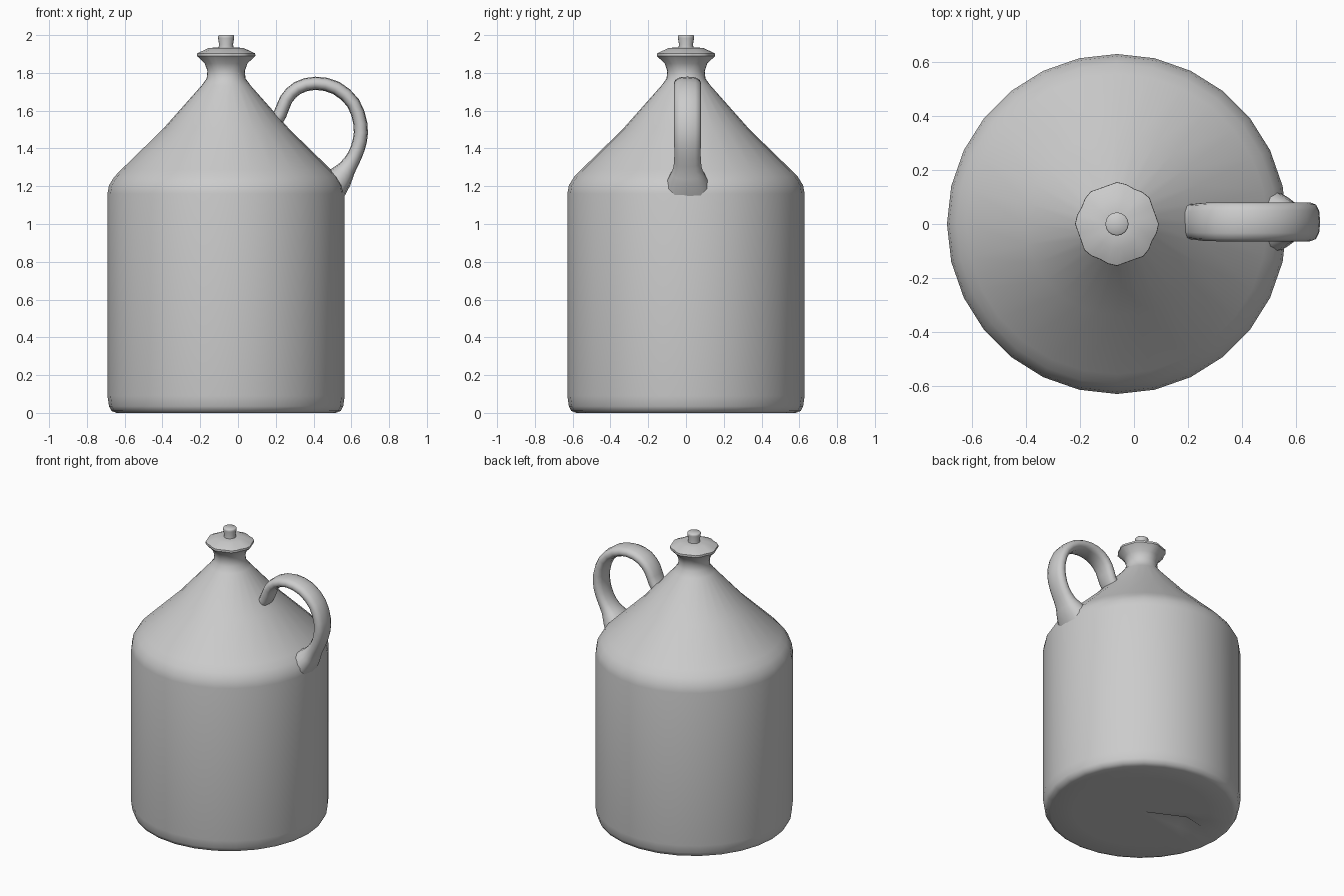
import bpy, bmesh, math
from mathutils import Vector

if "Cube" in bpy.data.objects:
    bpy.data.objects.remove(bpy.data.objects["Cube"])

SIDES = 28
CX = -0.063          # axis of the jug

grey = bpy.data.materials.new("stone grey")
grey.diffuse_color = (0.6, 0.6, 0.6, 1)
grey.use_nodes = True
grey.node_tree.nodes["Principled BSDF"].inputs["Base Color"].default_value = grey.diffuse_color


def finish(name, bm, angle):
    bmesh.ops.recalc_face_normals(bm, faces=bm.faces)
    me = bpy.data.meshes.new(name)
    bm.to_mesh(me)
    bm.free()
    me.materials.append(grey)
    ob = bpy.data.objects.new(name, me)
    bpy.context.collection.objects.link(ob)
    bpy.ops.object.select_all(action='DESELECT')
    ob.select_set(True)
    bpy.context.view_layer.objects.active = ob
    bpy.ops.object.shade_smooth_by_angle(angle=math.radians(angle))
    return ob


def bridge(bm, a, b):
    n = len(a)
    for i in range(n):
        j = (i + 1) % n
        bm.faces.new((a[i], a[j], b[j], b[i]))


def fan(bm, ring, co):
    c = bm.verts.new(co)
    for i in range(len(ring)):
        bm.faces.new((c, ring[i], ring[(i + 1) % len(ring)]))


def lathe(name, profile, sides, angle, dent=False):
    """Profile rows are (radius, height, lobe amount)."""
    bm = bmesh.new()
    rings = []
    for r, z, lobe in profile:
        ring = []
        for i in range(sides):
            t = 2 * math.pi * i / sides
            rr = r * (1 + lobe * math.cos(8 * t + 0.4))
            ring.append(bm.verts.new((CX + rr * math.cos(t), rr * math.sin(t), z)))
        rings.append(ring)
    for a, b in zip(rings, rings[1:]):
        bridge(bm, a, b)
    fan(bm, rings[0], (CX, 0, profile[0][1]))
    fan(bm, rings[-1], (CX, 0, profile[-1][1]))
    if dent:         # small wedge-shaped hollow under the base
        rings[0][sides // 2 - 1].co.z += 0.05
    return finish(name, bm, angle)


# Body: base, straight wall, rounded shoulder, cone, neck and lobed lip
lathe("jug_body", [
    (0.30, 0.0, 0), (0.43, 0.0, 0), (0.58, 0.0, 0), (0.607, 0.01, 0),
    (0.62, 0.035, 0), (0.628, 0.09, 0),
    (0.628, 1.16, 0), (0.62, 1.205, 0), (0.592, 1.25, 0), (0.555, 1.288, 0),
    (0.337, 1.50, 0), (0.13, 1.733, 0), (0.103, 1.77, 0), (0.099, 1.81, 0),
    (0.112, 1.85, 0.01), (0.15, 1.89, 0.035), (0.149, 1.903, 0.035),
    (0.09, 1.932, 0.02), (0.04, 1.935, 0)], SIDES, 45, dent=True)

# Stopper knob
lathe("stopper", [(0.042, 1.92, 0), (0.037, 1.95, 0), (0.043, 1.985, 0),
                  (0.043, 1.995, 0), (0.038, 2.0, 0)], 16, 50)

# Handle: x, z, half thickness, half width along its path
path = [Vector(p) for p in [
    (0.17, 1.51, 0.04, 0.062), (0.222, 1.58, 0.036, 0.066), (0.255, 1.66, 0.035, 0.07),
    (0.315, 1.72, 0.035, 0.072), (0.41, 1.745, 0.035, 0.072), (0.52, 1.72, 0.036, 0.072),
    (0.61, 1.64, 0.036, 0.072), (0.648, 1.53, 0.037, 0.072), (0.645, 1.44, 0.038, 0.071),
    (0.617, 1.36, 0.039, 0.07), (0.577, 1.295, 0.048, 0.076),
    (0.54, 1.245, 0.068, 0.1), (0.48, 1.17, 0.085, 0.135)]]


def spline(p, i, t):
    a, b, c, d = (p[min(max(i + k, 0), len(p) - 1)] for k in (-1, 0, 1, 2))
    return 0.5 * (2 * b + (c - a) * t + (2 * a - 5 * b + 4 * c - d) * t * t
                  + (3 * b - a - 3 * c + d) * t ** 3)


pts = [spline(path, i, t) for i in range(len(path) - 1) for t in (0, 0.5)] + [path[-1]]
bm = bmesh.new()
rings = []
for k, p in enumerate(pts):
    d = pts[min(k + 1, len(pts) - 1)] - pts[max(k - 1, 0)]
    d = Vector((d.x, d.y)).normalized()
    ring = []
    for s in range(12):
        a = 2 * math.pi * s / 12
        u = math.copysign(abs(math.cos(a)) ** 0.8, math.cos(a)) * p[2]
        v = math.copysign(abs(math.sin(a)) ** 0.8, math.sin(a)) * p[3]
        ring.append(bm.verts.new((p[0] - d.y * u, 0.008 + v, p[1] + d.x * u)))
    rings.append(ring)
for a, b in zip(rings, rings[1:]):
    bridge(bm, a, b)
bm.faces.new(rings[0])
bm.faces.new(rings[-1])
finish("handle", bm, 60)
